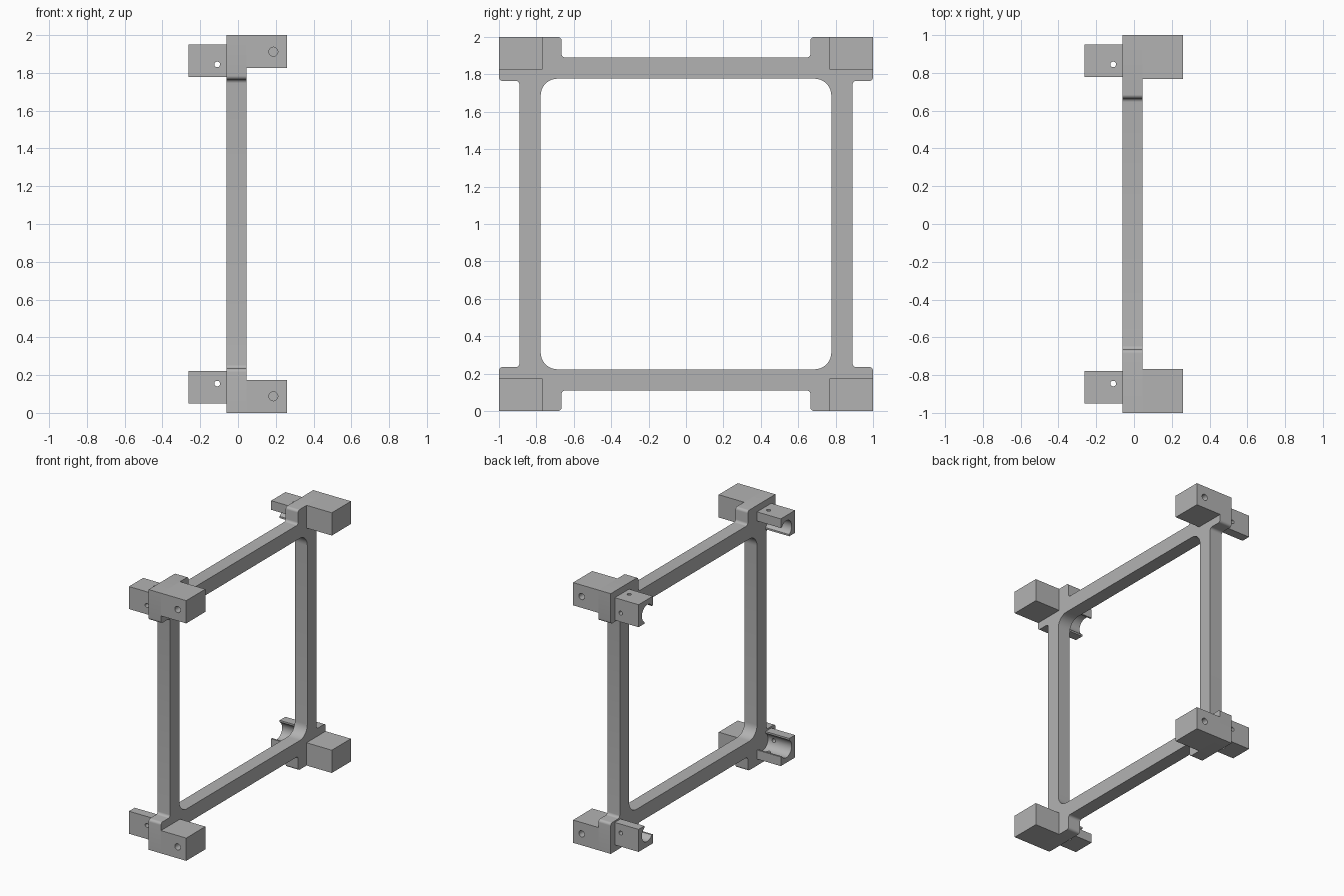
import bpy, bmesh, math
from mathutils import Matrix, Vector

old = bpy.data.objects.get("Cube")
if old:
    bpy.data.objects.remove(old, do_unlink=True)

grey = bpy.data.materials.new("plain grey")
grey.use_nodes = True
GREY = (0.45, 0.45, 0.45, 1)
grey.diffuse_color = GREY
grey.node_tree.nodes["Principled BSDF"].inputs["Base Color"].default_value = GREY


def make(name, bm):
    """Turn a bmesh into an object centred on the middle of the frame."""
    bmesh.ops.recalc_face_normals(bm, faces=bm.faces)
    mesh = bpy.data.meshes.new(name)
    bm.to_mesh(mesh)
    bm.free()
    mesh.materials.append(grey)
    ob = bpy.data.objects.new(name, mesh)
    ob.location.z = 1
    bpy.context.collection.objects.link(ob)
    return ob


def prism(name, points, x0, x1):
    """Extrude a (y, z) outline along x."""
    bm = bmesh.new()
    face = bm.faces.new([bm.verts.new((x0, y, z)) for y, z in points])
    new = bmesh.ops.extrude_face_region(bm, geom=[face])["geom"]
    verts = [v for v in new if isinstance(v, bmesh.types.BMVert)]
    bmesh.ops.translate(bm, verts=verts, vec=(x1 - x0, 0, 0))
    return make(name, bm)


def box(name, x0, x1, y0, y1, z0, z1):
    return prism(name, [(y0, z0), (y1, z0), (y1, z1), (y0, z1)], x0, x1)


def cylinder(name, centre, axis, radius, length, sides=32):
    bm = bmesh.new()
    turn = Vector(axis).to_track_quat('Z', 'Y').to_matrix().to_4x4()
    bmesh.ops.create_cone(bm, cap_ends=True, segments=sides, radius1=radius, radius2=radius,
                          depth=length, matrix=Matrix.Translation(centre) @ turn)
    return make(name, bm)


def fillet(corners, steps=6):
    """Round each (y, z, radius) right-angled corner of an outline."""
    out = []
    for i, (y, z, r) in enumerate(corners):
        p = Vector((y, z))
        if not r:
            out.append(p)
            continue
        a = (Vector(corners[i - 1][:2]) - p).normalized() * r
        b = (Vector(corners[(i + 1) % len(corners)][:2]) - p).normalized() * r
        for k in range(steps + 1):
            t = math.pi / 2 * k / steps
            out.append(p + a * (1 - math.sin(t)) + b * (1 - math.cos(t)))
    return out


def activate(ob):
    bpy.ops.object.select_all(action='DESELECT')
    ob.select_set(True)
    bpy.context.view_layer.objects.active = ob


def cut(ob, *cutters):
    for c in cutters:
        mod = ob.modifiers.new("cut", 'BOOLEAN')
        mod.operation, mod.solver, mod.object = 'DIFFERENCE', 'EXACT', c
        activate(ob)
        bpy.ops.object.modifier_apply(modifier=mod.name)
        bpy.data.objects.remove(c, do_unlink=True)


def four_corners(ob):
    mod = ob.modifiers.new("mirror", 'MIRROR')
    mod.use_axis = (False, True, True)
    mod.use_mirror_merge = False


# Square frame with stepped corners and a rounded opening
R = 0.02
quarter = [(0.89, 0.765, R), (1, 0.765, R), (1, 1, 0), (0.665, 1, R), (0.665, 0.89, R)]
outline = []
for sy, sz in ((1, 1), (-1, 1), (-1, -1), (1, -1)):
    part = [(sy * y, sz * z, r) for y, z, r in quarter]
    outline += part if sy * sz > 0 else part[::-1]
frame = prism("frame", fillet(outline), -0.06, 0.045)
H = 0.777
opening = fillet([(H, H, 0.09), (-H, H, 0.09), (-H, -H, 0.09), (H, -H, 0.09)], 10)
cut(frame, prism("opening_cutter", opening, -0.5, 0.5))

# Mounting blocks with a blind hole in the outer face
block = box("corner_blocks", 0.045, 0.26, 0.768, 1, 0.825, 1)
cut(block, cylinder("blind_hole", (0.187, 1, 0.912), (0, 1, 0), 0.024, 0.2))
four_corners(block)

# Rod clips: channel open towards the inside, with two cross holes
C = 0.845
clip = box("rod_clips", -0.262, -0.06, 0.777, 0.95, 0.777, 0.95)
cut(clip,
    cylinder("channel", (-0.2, C, C), (1, 0, 0), 0.065, 1, 40),
    box("channel_mouth", -0.5, 0.5, 0.5, 0.88, 0.5, 0.88),
    cylinder("side_hole", (-0.11, C, C), (0, 1, 0), 0.015, 1, 24),
    cylinder("upright_hole", (-0.11, C, C), (0, 0, 1), 0.015, 1, 24))
four_corners(clip)

for ob in (frame, block, clip):
    activate(ob)
    bpy.ops.object.shade_smooth_by_angle(angle=math.radians(30))
